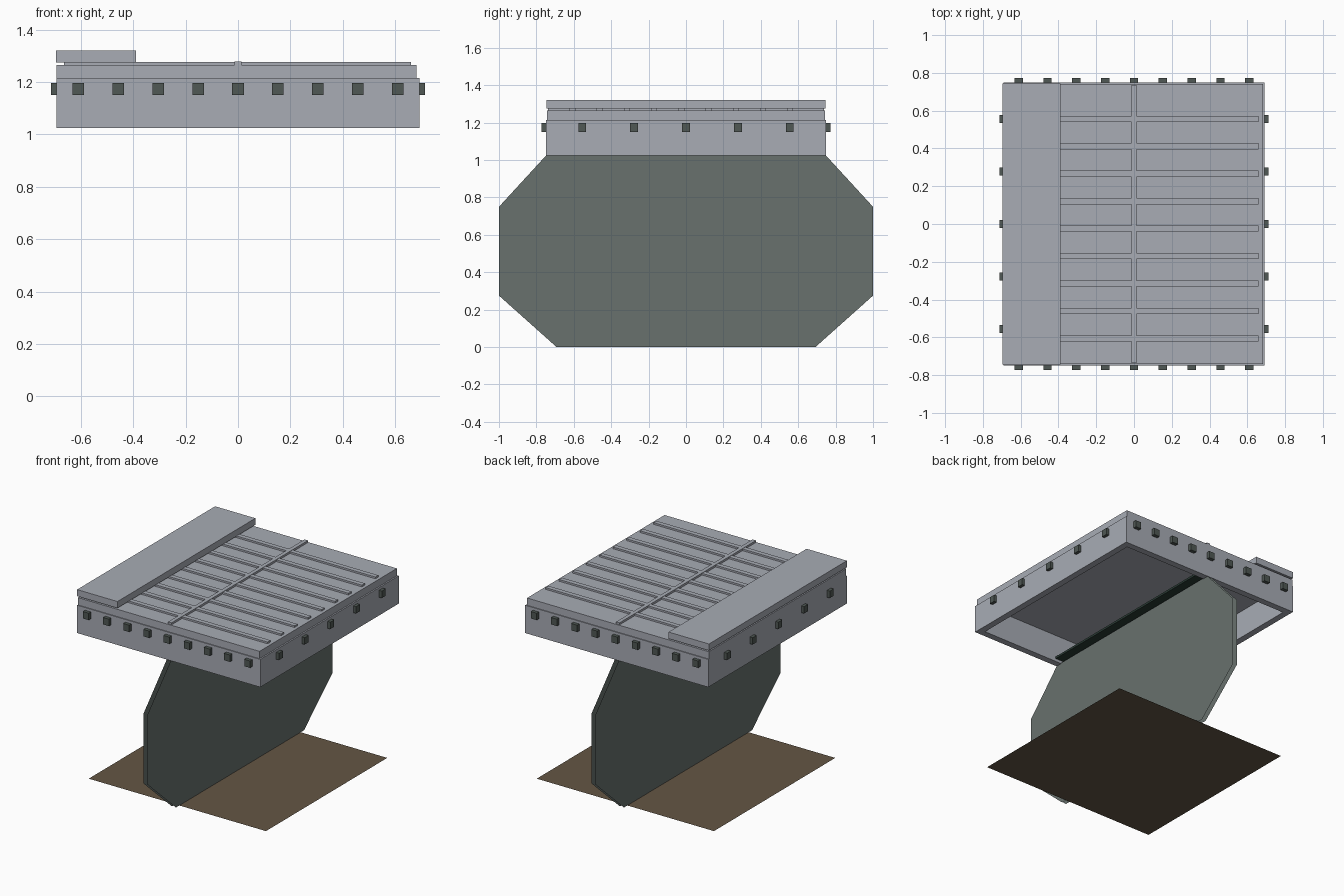
import bpy

if "Cube" in bpy.data.objects:
    bpy.data.objects.remove(bpy.data.objects["Cube"])


def material(name, rgb):
    m = bpy.data.materials.new(name)
    m.diffuse_color = (*rgb, 1)
    m.use_nodes = True
    m.node_tree.nodes["Principled BSDF"].inputs["Base Color"].default_value = m.diffuse_color
    return m


GREY = material("pale_grey", (0.392, 0.413, 0.462))
PLATE = material("grey_green", (0.138, 0.165, 0.153))
STUD = material("dark_grey_green", (0.080, 0.098, 0.089))
BROWN = material("earth_brown", (0.127, 0.093, 0.058))
DARK = material("deep_green", (0.022, 0.042, 0.034))


def mesh_object(name, verts, faces, mat):
    me = bpy.data.meshes.new(name)
    me.from_pydata(verts, [], faces)
    me.materials.append(mat)
    ob = bpy.data.objects.new(name, me)
    bpy.context.collection.objects.link(ob)
    return ob


def box(name, x, y, z, mat):
    verts = [(a, b, c) for c in z for b in y for a in x]
    faces = [(0, 2, 3, 1), (4, 5, 7, 6), (0, 1, 5, 4),
             (1, 3, 7, 5), (3, 2, 6, 7), (2, 0, 4, 6)]
    return mesh_object(name, verts, faces, mat)


# hollow tray, open at the bottom: one outer loop, one inner loop
X, Y, T = 0.692, 0.748, 0.045
loops = [(X, Y, 1.215), (X, Y, 1.025),
         (X - T, Y - T, 1.025), (X - T, Y - T, 1.215)]
verts = [(sx * a, sy * b, c) for a, b, c in loops
         for sx, sy in ((-1, -1), (1, -1), (1, 1), (-1, 1))]
faces = [(0, 1, 2, 3), (15, 14, 13, 12)]
for r in range(3):
    for i in range(4):
        j = (i + 1) % 4
        faces.append((r * 4 + i, r * 4 + 4 + i, r * 4 + 4 + j, r * 4 + j))
mesh_object("roof_tray", verts, faces, GREY)

# upper tier and raised slab on the left
box("upper_tier", (-0.692, 0.682), (-0.742, 0.742), (1.215, 1.265), GREY)
box("raised_slab", (-0.695, -0.39), (-0.745, 0.745), (1.275, 1.32), GREY)

# ribs across the deck with one spine over them
for i in range(9):
    y = 0.557 - i * 0.1455
    box("deck_rib", (-0.665, 0.66), (y - 0.016, y + 0.016), (1.26, 1.277), GREY)
box("deck_spine", (-0.013, 0.013), (-0.737, 0.737), (1.26, 1.279), GREY)

# studs around the rim
for s in (-1, 1):
    for i in range(9):
        x = (i - 4) * 0.1525
        box("edge_stud", (x - 0.022, x + 0.022),
            sorted((s * 0.74, s * 0.772)), (1.15, 1.197), STUD)
    for i in range(5):
        y = (i - 2) * 0.2775
        box("side_stud", sorted((s * 0.685, s * 0.713)),
            (y - 0.021, y + 0.021), (1.15, 1.197), STUD)

# two thin eight-sided support sheets
half = [(0.692, 0), (1, 0.275), (1, 0.75), (0.743, 1.03)]
outline = half + [(-y, z) for y, z in reversed(half)]
for s in (-1, 1):
    order = tuple(range(8)) if s > 0 else tuple(reversed(range(8)))
    mesh_object("support_sheet", [(s * 0.015, y, z) for y, z in outline],
                [order], PLATE)

# dark bar where the sheets meet the tray
box("support_bar", (-0.06, 0.06), (-0.703, 0.703), (1.045, 1.06), DARK)

# flat base sheet
mesh_object("base_sheet", [(-0.67, -0.655, 0), (0.67, -0.655, 0),
                           (0.67, 0.655, 0), (-0.67, 0.655, 0)],
            [(0, 1, 2, 3)], BROWN)
